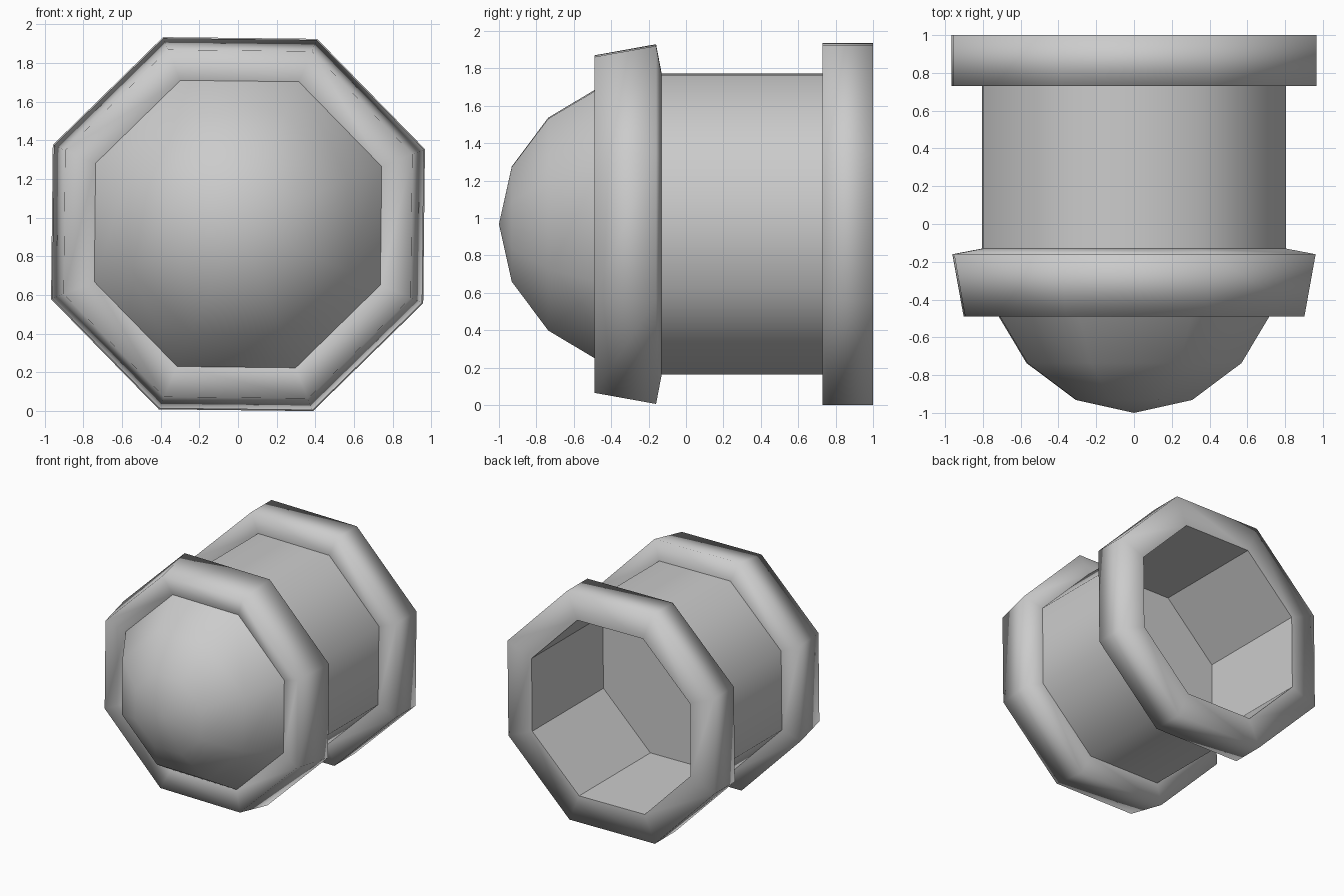
import bpy, math

if "Cube" in bpy.data.objects:
    bpy.data.objects.remove(bpy.data.objects["Cube"])

SIDES = 8
PHASE = math.radians(22.5 - 0.65)   # slight roll of the octagon
CZ = 0.967                          # height of the long axis


def lathe(name, profile, smooth=True):
    """Eight-sided skin around the y axis from (y, corner radius) points."""
    verts, rings, faces = [], [], []
    for y, r in profile:
        start = len(verts)
        if r == 0:
            verts.append((0, y, CZ))
            rings.append([start] * SIDES)
        else:
            for k in range(SIDES):
                a = PHASE + k * math.tau / SIDES
                verts.append((r * math.cos(a), y, CZ + r * math.sin(a)))
            rings.append(list(range(start, start + SIDES)))
    for a, b in zip(rings, rings[1:]):
        for k in range(SIDES):
            n = (k + 1) % SIDES
            quad = [a[k], b[k], b[n], a[n]]
            faces.append(list(dict.fromkeys(quad)))
    mesh = bpy.data.meshes.new(name)
    mesh.from_pydata(verts, [], faces)
    mesh.polygons.foreach_set("use_smooth", [smooth] * len(faces))
    mesh.update()
    obj = bpy.data.objects.new(name, mesh)
    bpy.context.collection.objects.link(obj)
    return obj


# Domed nose: quarter ellipse ending at the collar's inner edge
R, L = 0.867, 0.90
dome = [(-1 + L * (1 - math.cos(i * math.pi / 8)), R * math.sin(i * math.pi / 8))
        for i in range(4)]
lathe("nose_dome", dome)

# Flared collar behind the nose
lathe("front_collar", [dome[-1], (-0.49, 0.972), (-0.16, 1.036), (-0.13, R)])

# Straight barrel
lathe("barrel", [(-0.13, R), (0.73, R)])

# Rear flange with open rim
lathe("rear_flange", [(0.73, R), (0.73, 1.042), (1.0, 1.042), (1.0, 0.80)])

# Flat-sided bore with its end wall
lathe("bore", [(1.0, 0.80), (0.05, 0.80), (0.05, 0)], smooth=False)
